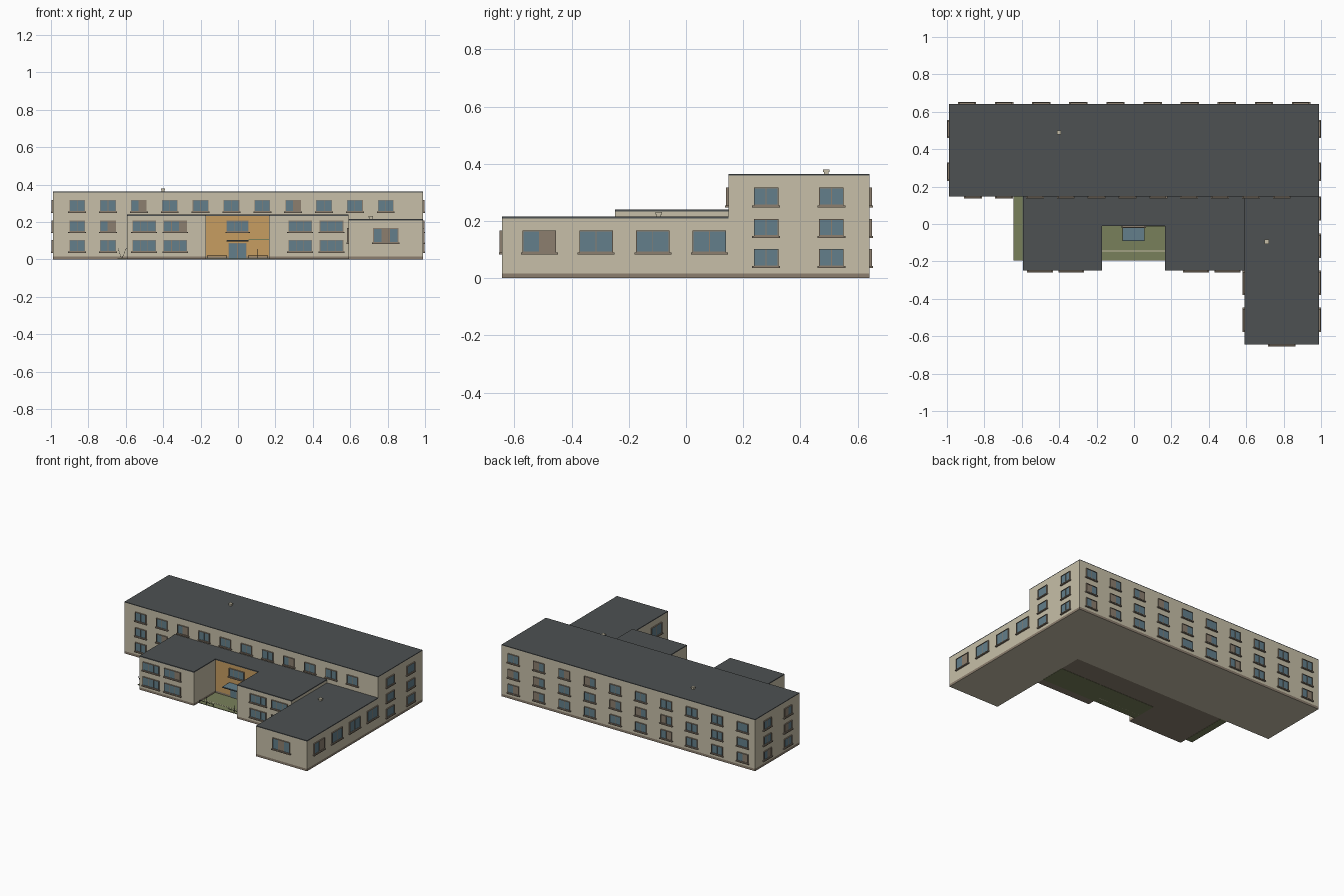
import bpy, bmesh, random
from mathutils import Vector

if "Cube" in bpy.data.objects:
    bpy.data.objects.remove(bpy.data.objects["Cube"])

random.seed(4)


def lin(c):
    c /= 255
    return c / 12.92 if c <= 0.04045 else ((c + 0.055) / 1.055) ** 2.4


def material(name, r, g, b):
    m = bpy.data.materials.new(name)
    m.diffuse_color = (lin(r), lin(g), lin(b), 1)
    m.use_nodes = True
    m.node_tree.nodes["Principled BSDF"].inputs["Base Color"].default_value = m.diffuse_color
    return m


WALL = material("beige render", 199, 191, 168)
ROOF = material("dark roofing", 77, 81, 82)
BROWN = material("brown plinth", 140, 127, 111)
GLASS = material("blue glass", 99, 127, 139)
ORANGE = material("ochre wall", 199, 157, 97)
GREEN = material("lawn green", 121, 128, 91)
METAL = material("dark metal", 52, 54, 54)


def finish(name, bm, *mats):
    bmesh.ops.recalc_face_normals(bm, faces=bm.faces)
    me = bpy.data.meshes.new(name)
    bm.to_mesh(me)
    bm.free()
    ob = bpy.data.objects.new(name, me)
    for m in mats:
        me.materials.append(m)
    bpy.context.collection.objects.link(ob)
    return ob


def add_box(bm, a, b):
    """Box between two opposite corners."""
    vs = bmesh.ops.create_cube(bm, size=1)["verts"]
    a, b = Vector(a), Vector(b)
    for v in vs:
        v.co = Vector([(a[i] + b[i]) / 2 + v.co[i] * abs(b[i] - a[i]) for i in range(3)])


def add_bar(bm, p, q, t=0.002):
    """Thin square bar from p to q."""
    p, q = Vector(p), Vector(q)
    rot = (q - p).to_track_quat("Z", "Y")
    for v in bmesh.ops.create_cube(bm, size=1)["verts"]:
        v.co = (p + q) / 2 + rot @ Vector((v.co.x * t, v.co.y * t, v.co.z * (q - p).length))


def box(name, a, b, mat):
    bm = bmesh.new()
    add_box(bm, a, b)
    return finish(name, bm, mat)


def prism(name, pts, z0, z1, *mats):
    """Footprint polygon extruded upwards."""
    bm = bmesh.new()
    f = bm.faces.new([bm.verts.new((x, y, z0)) for x, y in pts])
    for v in bmesh.ops.extrude_face_region(bm, geom=[f])["geom"]:
        if isinstance(v, bmesh.types.BMVert):
            v.co.z = z1
    bmesh.ops.holes_fill(bm, edges=[e for e in bm.edges if e.is_boundary], sides=0)
    return finish(name, bm, *mats)


def rect(x0, y0, x1, y1):
    return [(x0, y0), (x1, y0), (x1, y1), (x0, y1)]


X, YB, YM, YF = 0.988, 0.642, 0.148, -0.643
MX0, MX1, MY = -0.594, 0.591, -0.248
RX0, RX1, RY = -0.17, 0.167, -0.01
PL = 0.017

# Building volumes: plinth, walls and flat roof (footprint, height, roof thickness)
blocks = {
    "main_block": (rect(-X, YM, X, YB), 0.364, 0.005),
    "entrance_block": ([(MX0, MY), (RX0, MY), (RX0, RY), (RX1, RY), (RX1, MY),
                        (MX1, MY), (MX1, YM), (MX0, YM)], 0.24, 0.007),
    "right_wing": (rect(MX1, YF, X, YM), 0.215, 0.006),
}
for name, (pts, h, rt) in blocks.items():
    entrance = name == "entrance_block"
    plinth = prism(name + "_plinth", pts, 0.0015 if entrance else 0, PL, BROWN, WALL)
    walls = prism(name + "_walls", pts, PL, h - rt, WALL, ORANGE)
    prism(name + "_roof", pts, h - rt, h, ROOF)
    # Beige underside below the main block and the wing
    for p in plinth.data.polygons:
        if abs(p.normal.z) > 0.9 and p.center.z < 0.001 and not entrance:
            p.material_index = 1
    # Ochre back wall of the entrance recess
    for p in walls.data.polygons:
        if abs(p.center.y - RY) < 0.001 and abs(p.normal.y) > 0.9:
            p.material_index = 1

# Windows: all parts of one kind are gathered in one mesh
frames, panes, blinds, sills = (bmesh.new() for _ in range(4))


def window(side, wall, c, z0, z1, w, n=2, blind=None):
    """side: 'F','B','L','R' facing; wall: plane position; c: centre along the wall."""
    s = -1 if side in "FL" else 1

    def put(bm, u0, u1, za, zb, d):
        if side in "FB":
            add_box(bm, (u0, wall - s * 0.002, za), (u1, wall + s * d, zb))
        else:
            add_box(bm, (wall - s * 0.002, u0, za), (wall + s * d, u1, zb))

    g, d = 0.003, 0.008
    l, r = c - w / 2, c + w / 2
    put(sills, l - 0.006, r + 0.006, z0 - 0.008, z0 - 0.001, 0.011)
    # Projecting surround: head, foot, and one post beside each pane
    put(frames, l, r, z1 - g, z1, d)
    put(frames, l, r, z0 - 0.001, z0 + 0.002, d)
    pw = (w - g * (n + 1)) / n
    if blind is None:
        blind = random.randrange(n) if random.random() < 0.3 else -1
    for i in range(n + 1):
        u = l + i * (pw + g)
        put(frames, u, u + g, z0, z1, d if i in (0, n) else 0.005)
        if i < n:
            put(blinds if i == blind else panes, u + g, u + g + pw, z0, z1 - g, 0.004)


ROWS = [(0.043, 0.103), (0.149, 0.207), (0.256, 0.317)]

# Main block front: full top row, lower rows only left of the entrance block
for i in range(11):
    window("F", YM, -0.86 + i * 0.165, *ROWS[2], 0.084, blind=1 if i in (2, 7) else -1)
for i in range(2):
    for r in range(2):
        window("F", YM, -0.86 + i * 0.165, *ROWS[r], 0.084, blind=1 if i and r else -1)
# Main block back and ends
for z0, z1 in ROWS:
    for i in range(10):
        window("B", YB, -0.893 + i * 0.1985, z0, z1, 0.086)
    for y in (0.28, 0.508):
        window("R", X, y, z0, z1, 0.086, blind=-1)
        window("L", -X, y, z0, z1, 0.086)
# Entrance block front
for r in range(2):
    for c in (-0.502, -0.335, 0.332, 0.5):
        window("F", MY, c, *ROWS[r], 0.126, 3, 2 if r and c == -0.335 else -1)
window("F", RY, -0.002, *ROWS[1], 0.118, 3, -1)
# Right wing
for i in range(4):
    y = -0.512 + i * 0.198
    window("R", X, y, 0.091, 0.167, 0.117, 2, 1 if i == 0 else -1)
    if i < 2:
        window("L", MX1, y, 0.091, 0.167, 0.117, 2, -1)
window("F", YF, 0.79, 0.091, 0.167, 0.134, 3, 1)

finish("window_frames", frames, BROWN)
finish("window_panes", panes, GLASS)
finish("window_blinds", blinds, BROWN)
finish("window_sills", sills, BROWN)

# Entrance: glazed double door and canopy
box("door_frame", (-0.052, RY, 0), (0.045, RY - 0.003, 0.088), BROWN)
for i, x in enumerate((-0.049, -0.001)):
    box(f"door_leaf_{i + 1}", (x, RY, 0.006), (x + 0.043, RY - 0.005, 0.084), GLASS)
box("canopy_edge", (-0.062, RY, 0.097), (0.057, -0.09, 0.101), METAL)
box("canopy_glass", (-0.06, RY, 0.1), (0.055, -0.088, 0.104), GLASS)
box("wall_strip", (0.057, RY, 0.104), (RX1, RY - 0.003, 0.11), GREEN)

# Lawns: the court lawn runs on below the right half of the entrance block
box("court_lawn", (RX0, RY, 0), (MX1 - 0.002, -0.195, 0.004), GREEN)
box("side_lawn", (-0.645, YM, 0), (MX0, -0.195, 0.004), GREEN)
box("court_path", (RX0, -0.143, 0), (RX1, -0.147, 0.005), WALL)

# Low railings around the court and at the side
bm = bmesh.new()
for x, h in ((-0.165, 0.02), (-0.115, 0.055), (-0.06, 0.02), (0.055, 0.02), (0.105, 0.055), (0.16, 0.02)):
    add_bar(bm, (x, -0.19, 0), (x, -0.19, h))
for x0, x1 in ((-0.165, -0.06), (0.055, 0.16)):
    add_bar(bm, (x0, -0.19, 0.019), (x1, -0.19, 0.019))
add_bar(bm, (-0.642, -0.19, 0.06), (-0.622, -0.19, 0.002))
add_bar(bm, (-0.622, -0.19, 0.002), (-0.597, -0.19, 0.06))
finish("railings", bm, METAL)

# Roof vents
for i, (x, y, z) in enumerate(((-0.4, 0.49, 0.364), (0.71, -0.095, 0.215))):
    box(f"vent_stack_{i + 1}", (x - 0.008, y - 0.008, z), (x + 0.008, y + 0.008, z + 0.01), WALL)
    box(f"vent_cap_{i + 1}", (x - 0.011, y - 0.011, z + 0.008), (x + 0.011, y + 0.011, z + 0.016), WALL)
